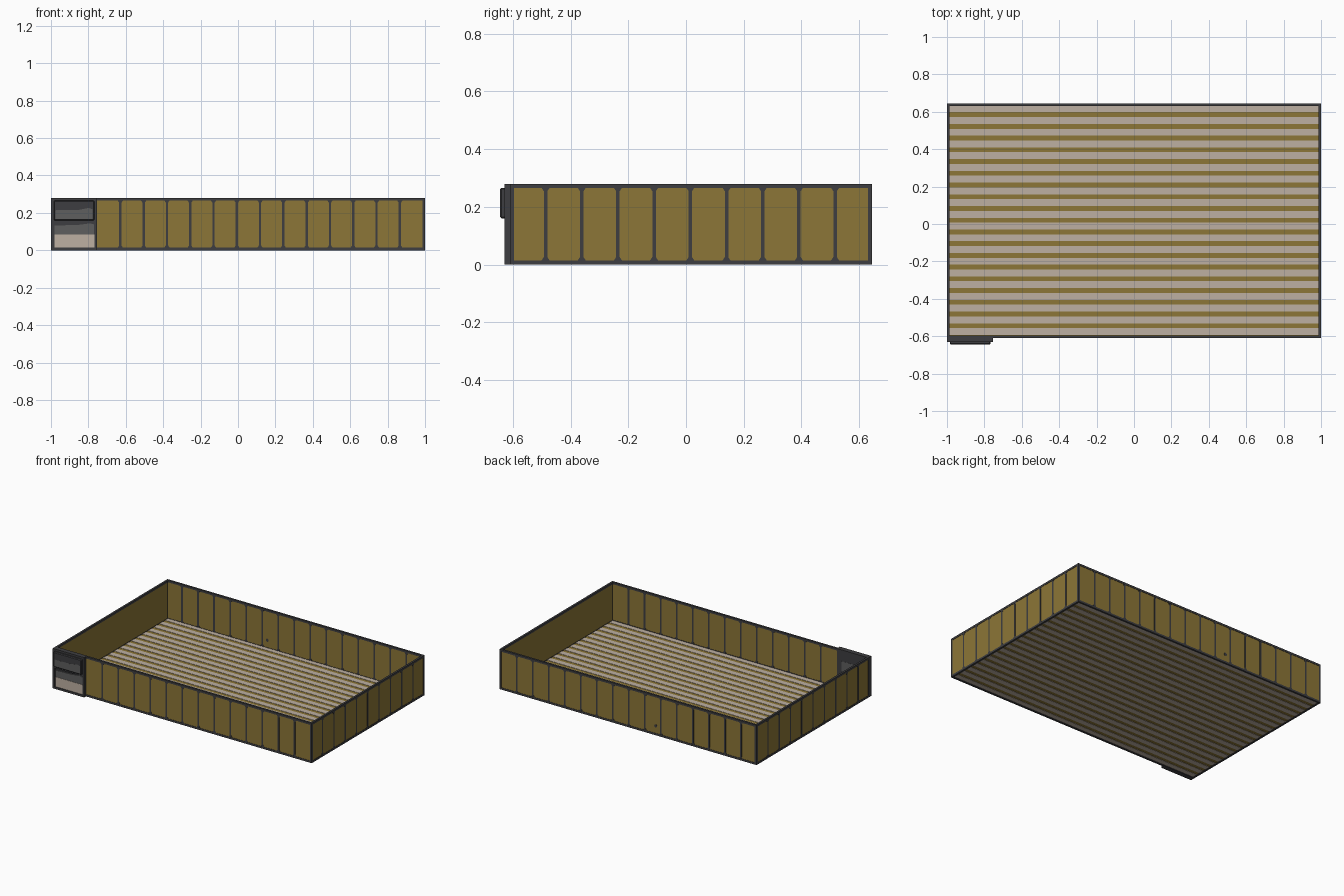
import bpy, bmesh, math
from mathutils import Matrix, Vector

if "Cube" in bpy.data.objects:
    bpy.data.objects.remove(bpy.data.objects["Cube"], do_unlink=True)


def material(name, r, g, b):
    m = bpy.data.materials.new(name)
    m.use_nodes = True
    m.diffuse_color = (r, g, b, 1)
    m.node_tree.nodes["Principled BSDF"].inputs["Base Color"].default_value = (r, g, b, 1)
    return m


GOLD = material("ochre panel", 0.262, 0.181, 0.038)
DARK = material("dark steel", 0.048, 0.048, 0.052)
GREY = material("mid grey", 0.114, 0.114, 0.114)
BEIGE = material("pale beige", 0.515, 0.434, 0.361)

# Overall body limits
X, Y0, Y1, H = 1.0, -0.61, 0.645, 0.28
RAIL = 0.014


def finish(name, bm, mat):
    bmesh.ops.recalc_face_normals(bm, faces=bm.faces)
    me = bpy.data.meshes.new(name)
    bm.to_mesh(me)
    bm.free()
    me.materials.append(mat)
    ob = bpy.data.objects.new(name, me)
    bpy.context.collection.objects.link(ob)
    return ob


def add_box(bm, x0, x1, y0, y1, z0, z1):
    mid = Vector(((x0 + x1) / 2, (y0 + y1) / 2, (z0 + z1) / 2))
    size = Matrix.Diagonal((x1 - x0, y1 - y0, z1 - z0, 1))
    bmesh.ops.create_cube(bm, size=1, matrix=Matrix.Translation(mid) @ size)


def boxes(name, mat, *limits):
    bm = bmesh.new()
    for lim in limits:
        add_box(bm, *lim)
    return finish(name, bm, mat)


def prism(bm, outline, y0, y1, place=Matrix()):
    """Extrude an outline in the xz plane along y."""
    verts = [bm.verts.new(place @ Vector((x, y0, z))) for x, z in outline]
    face = bm.faces.new(verts)
    ext = bmesh.ops.extrude_face_region(bm, geom=[face])["geom"]
    move = place.to_3x3() @ Vector((0, y1 - y0, 0))
    bmesh.ops.translate(bm, vec=move, verts=[g for g in ext if isinstance(g, bmesh.types.BMVert)])


# Rails and corner posts
frame = bmesh.new()
for z in (0, H - RAIL):
    for y in (Y0, Y1 - RAIL):
        add_box(frame, -X, X, y, y + RAIL, z, z + RAIL)
    for x in (-X, X - RAIL):
        add_box(frame, x, x + RAIL, Y0 + RAIL, Y1 - RAIL, z, z + RAIL)
for x in (-X, X - RAIL):
    for y in (Y0, Y1 - RAIL):
        add_box(frame, x, x + RAIL, y, y + RAIL, RAIL, H - RAIL)
finish("frame", frame, DARK)

# Wall panels, set just inside the rails
IN, OUT = 0.012, 0.002
zlo, zhi = RAIL, H - RAIL
boxes("front_wall", GOLD, (-0.755, X - RAIL, Y0 + OUT, Y0 + IN, zlo, zhi))
boxes("back_wall", GOLD, (-X + RAIL, X - RAIL, Y1 - IN, Y1 - OUT, zlo, zhi))
for name, s in (("left_wall", 1), ("right_wall", -1)):
    a, b = sorted((s * (X - IN), s * (X - OUT)))
    boxes(name, GOLD, (a, b, Y0 + RAIL, Y1 - RAIL, zlo, zhi))

# Upright ribs with flared ends
W, F, D = 0.006, 0.014, 0.012
RIB = [(-F, zlo), (F, zlo), (W, zlo + D), (W, zhi - D),
       (F, zhi), (-F, zhi), (-W, zhi - D), (-W, zlo + D)]
STEP = 0.1245
front, back, sides = bmesh.new(), bmesh.new(), bmesh.new()
for i in range(15):
    x = 0.865 - i * STEP
    if x > -0.7:
        prism(front, RIB, Y0 + 0.001, Y0 + RAIL - 0.001, Matrix.Translation((x, 0, 0)))
    prism(back, RIB, Y1 - RAIL + 0.001, Y1 - 0.001, Matrix.Translation((x, 0, 0)))
for i in range(9):
    for s in (-1, 1):
        place = Matrix.Translation((s * (X - 0.001), -0.487 + i * 0.1255, 0)) @ Matrix.Rotation(s * math.pi / 2, 4, "Z")
        prism(sides, RIB, 0, 0.006, place)
finish("front_ribs", front, DARK)
finish("back_ribs", back, DARK)
finish("side_ribs", sides, DARK)

# Floor plate with pale slats above and below
boxes("floor", GOLD, (-X + RAIL, X - RAIL, Y0 + RAIL, Y1 - RAIL, 0.004, 0.010))
slats = bmesh.new()
for i in range(20):
    y = 0.616 - i * 0.0627
    add_box(slats, -X + RAIL, X - RAIL, y - 0.0185, min(y + 0.0185, Y1 - RAIL), 0.002, 0.012)
finish("floor_slats", slats, BEIGE)

# Small vent through the back wall
vent = bmesh.new()
bmesh.ops.create_cone(vent, cap_ends=True, segments=12, radius1=0.011, radius2=0.011, depth=RAIL - 0.001,
                      matrix=Matrix.Translation((-0.215, Y1 - RAIL / 2, 0.065)) @ Matrix.Rotation(math.pi / 2, 4, "X"))
finish("vent", vent, DARK)

# Equipment unit at the front corner
UX0, UX1, UY = -X, -0.755, -0.63
boxes("unit_back", DARK, (UX0 + RAIL, UX1, -0.622, Y0 + IN, zlo, zhi))
boxes("unit_frame", DARK,
      (UX0, UX0 + 0.015, UY, Y0, 0, H), (UX1 - 0.012, UX1, UY, Y0, 0, H),
      (UX0, UX1, UY, Y0, 0, 0.014), (UX0, UX1, UY, Y0, H - 0.014, H),
      (UX0, UX1, UY, Y0, 0.145, 0.158))
hood = boxes("unit_hood", DARK, (-0.985, -0.768, -0.645, -0.615, 0.16, 0.266))
bevel = hood.modifiers.new("soft_edges", "BEVEL")
bevel.width = 0.005
bevel.segments = 1

# Unit plates: tapered grey grilles and the pale lower cover
plates = bmesh.new()
prism(plates, [(-0.975, 0.166), (-0.778, 0.166), (-0.778, 0.220), (-0.80, 0.226),
               (-0.85, 0.216), (-0.975, 0.214)], -0.6455, -0.640)
prism(plates, [(-0.98, 0.085), (-0.77, 0.085), (-0.77, 0.138), (-0.79, 0.144),
               (-0.85, 0.136), (-0.98, 0.132)], -0.628, -0.620)
finish("unit_grilles", plates, GREY)
boxes("unit_lower_cover", BEIGE, (-0.98, -0.768, -0.628, -0.62, 0.016, 0.084))
inner = bmesh.new()
prism(inner, [(-0.96, 0.13), (-0.79, 0.13), (-0.79, 0.20), (-0.96, 0.20)], Y0 + IN - 0.002, Y0 + IN + 0.001)
finish("unit_inner_plate", inner, GREY)
